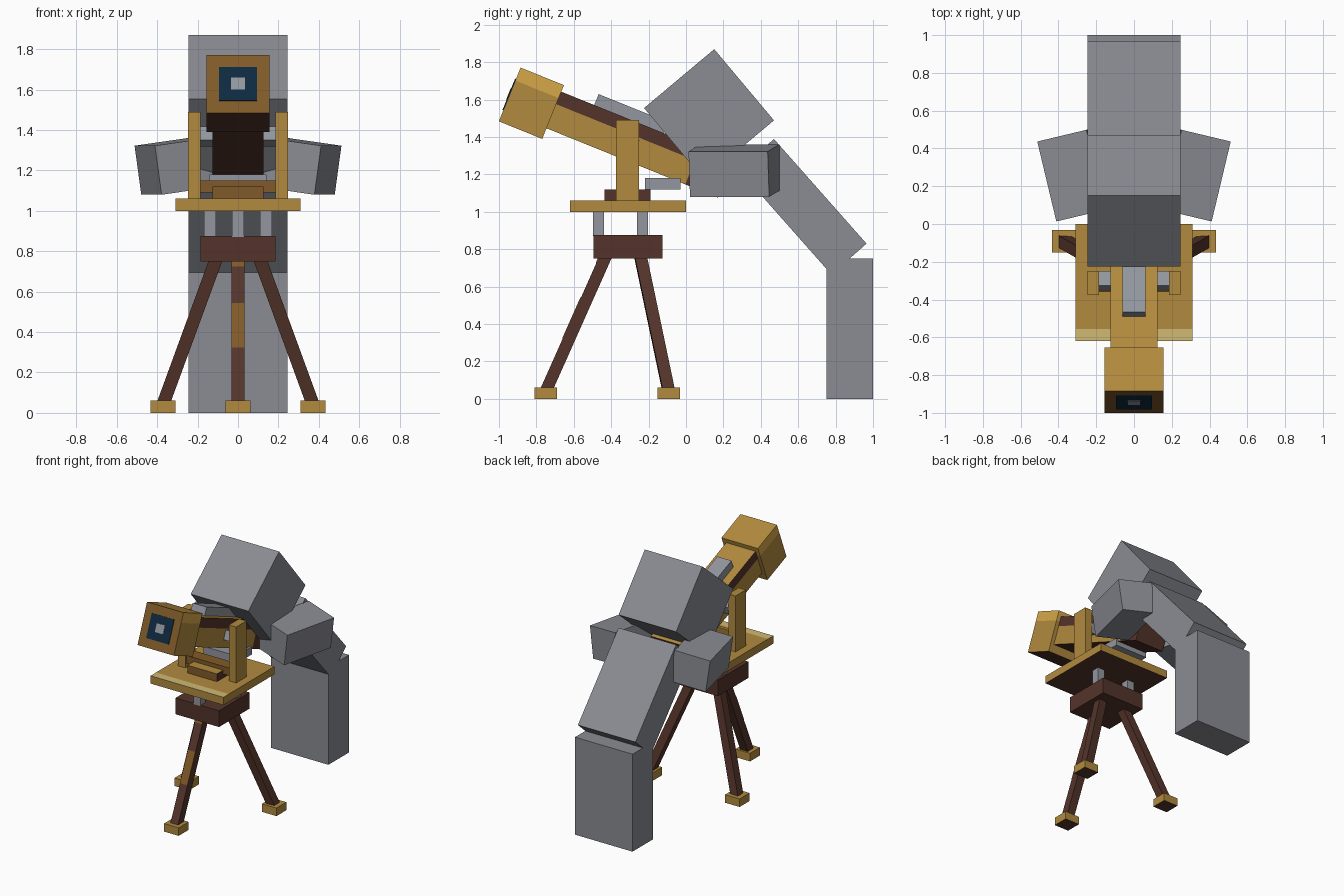
import bpy
import bmesh
from math import radians
from mathutils import Matrix, Vector

cube = bpy.data.objects.get("Cube")
if cube:
    bpy.data.objects.remove(cube, do_unlink=True)


def material(name, rgb):
    linear = [((c / 255 + 0.055) / 1.055) ** 2.4 for c in rgb]
    mat = bpy.data.materials.new(name)
    mat.use_nodes = True
    mat.diffuse_color = (*linear, 1)
    mat.node_tree.nodes["Principled BSDF"].inputs["Base Color"].default_value = (*linear, 1)
    return mat


STONE = material("stone grey", (138, 140, 147))
IRON = material("iron grey", (146, 150, 158))
BRASS = material("brass", (178, 138, 62))
GOLD = material("bright brass", (214, 168, 74))
PALE = material("pale brass", (208, 186, 116))
BRONZE = material("bronze", (128, 90, 40))
BROWN = material("dark wood", (84, 52, 42))
LENS = material("lens blue", (14, 42, 64))

UP, DOWN, FRONT = Vector((0, 0, 1)), Vector((0, 0, -1)), Vector((0, -1, 0))


def box(name, low, high, mat, frame=Matrix(), paint=()):
    """Box between two corners in a frame; paint lists (local direction, material)."""
    low, high = Vector(low), Vector(high)
    bm = bmesh.new()
    bmesh.ops.create_cube(bm, size=1)
    bm.normal_update()
    mesh = bpy.data.meshes.new(name)
    mesh.materials.append(mat)
    for slot, (direction, colour) in enumerate(paint, 1):
        mesh.materials.append(colour)
        for face in bm.faces:
            if face.normal.dot(direction) > 0.9:
                face.material_index = slot
    size = high - low
    bm.transform(frame @ Matrix.Translation((low + high) / 2) @ Matrix.Diagonal((*size, 1)))
    bm.to_mesh(mesh)
    bm.free()
    obj = bpy.data.objects.new(name, mesh)
    bpy.context.collection.objects.link(obj)
    return obj


def tilted(origin, angle):
    return Matrix.Translation(origin) @ Matrix.Rotation(radians(angle), 4, "X")


def centred(name, size, mat, frame):
    half = Vector(size) / 2
    return box(name, -half, half, mat, frame)


# Blocky stooping figure
box("figure_legs", (-0.245, 0.75, 0), (0.245, 1, 0.75), STONE)
centred("figure_torso", (0.49, 0.747, 0.25), STONE, tilted((0, 0.624, 1.027), -48.5))
centred("figure_head", (0.49, 0.497, 0.49), STONE, tilted((0, 0.123, 1.522), -50))
for side, label in ((1, "left"), (-1, "right")):
    turn = Matrix.Rotation(radians(-13.4 * side), 4, "Z") @ Matrix.Rotation(radians(8 * side), 4, "Y")
    centred("figure_arm_" + label, (0.27, 0.435, 0.245), STONE,
            Matrix.Translation((0.315 * side, 0.26, 1.22)) @ turn)

# Telescope, built along its own tilted axis
axis = tilted((0, -0.9425, 1.6275), -22)
box("barrel_hood", (-0.155, 0, -0.155), (0.155, 0.25, 0.08), BRASS, axis,
    [(FRONT, BRONZE), (DOWN, BROWN)])
box("barrel_hood_top", (-0.155, 0, 0.08), (0.155, 0.25, 0.155), GOLD, axis,
    [(FRONT, BRONZE), (UP, BRASS)])
box("lens", (-0.095, -0.005, -0.09), (0.095, 0.001, 0.09), LENS, axis)
box("lens_glint", (-0.035, -0.008, -0.032), (0.035, 0.001, 0.032), IRON, axis)
box("barrel_top", (-0.125, 0.25, 0.045), (0.125, 1.238, 0.117), BROWN, axis, [(UP, BRASS)])
box("barrel", (-0.125, 0.25, -0.094), (0.125, 1.05, 0.045), BRASS, axis, [(DOWN, BROWN)])
box("barrel_rear", (-0.125, 1.05, -0.094), (0.125, 1.238, 0.045), BROWN, axis)
box("finder", (-0.06, 0.44, 0.117), (0.06, 0.84, 0.18), IRON, axis)
box("pivot_axle", (-0.187, 0.65, -0.035), (0.187, 0.735, 0.035), IRON, axis)

# Mount and tray
box("tray", (-0.31, -0.555, 1), (0.31, 0, 1.06), BRASS, paint=[(DOWN, BROWN)])
box("tray_front_edge", (-0.31, -0.62, 1), (0.31, -0.555, 1.06), BRASS,
    paint=[(UP, PALE), (DOWN, BROWN)])
for side, label in ((1, "left"), (-1, "right")):
    inner, outer = sorted((0.185 * side, 0.247 * side))
    box("upright_" + label, (inner, -0.375, 1.06), (outer, -0.25, 1.49), BRASS)
box("crossbar", (-0.185, -0.36, 1.09), (0.185, -0.265, 1.15), BRONZE)
box("tray_block", (-0.125, -0.435, 1.06), (0.125, -0.19, 1.12), BROWN,
    paint=[(FRONT, BRONZE), (UP, BRASS)])
box("rest_plate", (-0.14, -0.22, 1.12), (0.14, -0.03, 1.18), IRON)
box("tripod_hub", (-0.185, -0.495, 0.75), (0.185, -0.125, 0.875), BROWN)

# Tripod posts, legs and feet
tripod = {
    "front": ((0, -0.75), (0, -0.425), (0, -0.468)),
    "left": ((0.372, -0.092), (0.105, -0.245), (0.138, -0.232)),
    "right": ((-0.372, -0.092), (-0.105, -0.245), (-0.138, -0.232)),
}
for label, (foot, top, post) in tripod.items():
    px, py = post
    box("post_" + label, (px - 0.03, py - 0.03, 0.87), (px + 0.03, py + 0.03, 1), IRON)
    fx, fy = foot
    box("foot_" + label, (fx - 0.062, fy - 0.06, 0), (fx + 0.062, fy + 0.06, 0.062), BRASS,
        paint=[(DOWN, BROWN)])
    start, end = Vector((*foot, 0.04)), Vector((*top, 0.77))
    along = end - start
    across = FRONT.cross(along).normalized()
    front = along.normalized().cross(across).normalized()
    frame = Matrix((across, -front, along.normalized())).transposed().to_4x4()
    if frame.determinant() < 0:
        frame = Matrix((-across, -front, along.normalized())).transposed().to_4x4()
    frame.translation = start
    length = along.length
    box("leg_" + label, (-0.032, -0.032, 0), (0.032, 0.032, length), BROWN, frame)
    # Brass inlay on the forward leg
    if label == "front":
        sign = -1 if (frame.to_3x3() @ FRONT).dot(FRONT) > 0 else 1
        for low, high in ((0.37, 0.67), (0.92, 0.98)):
            ys = sorted((0.03 * sign, 0.035 * sign))
            box("leg_inlay", (-0.032, ys[0], low * length), (0.032, ys[1], high * length),
                BRONZE, frame)
